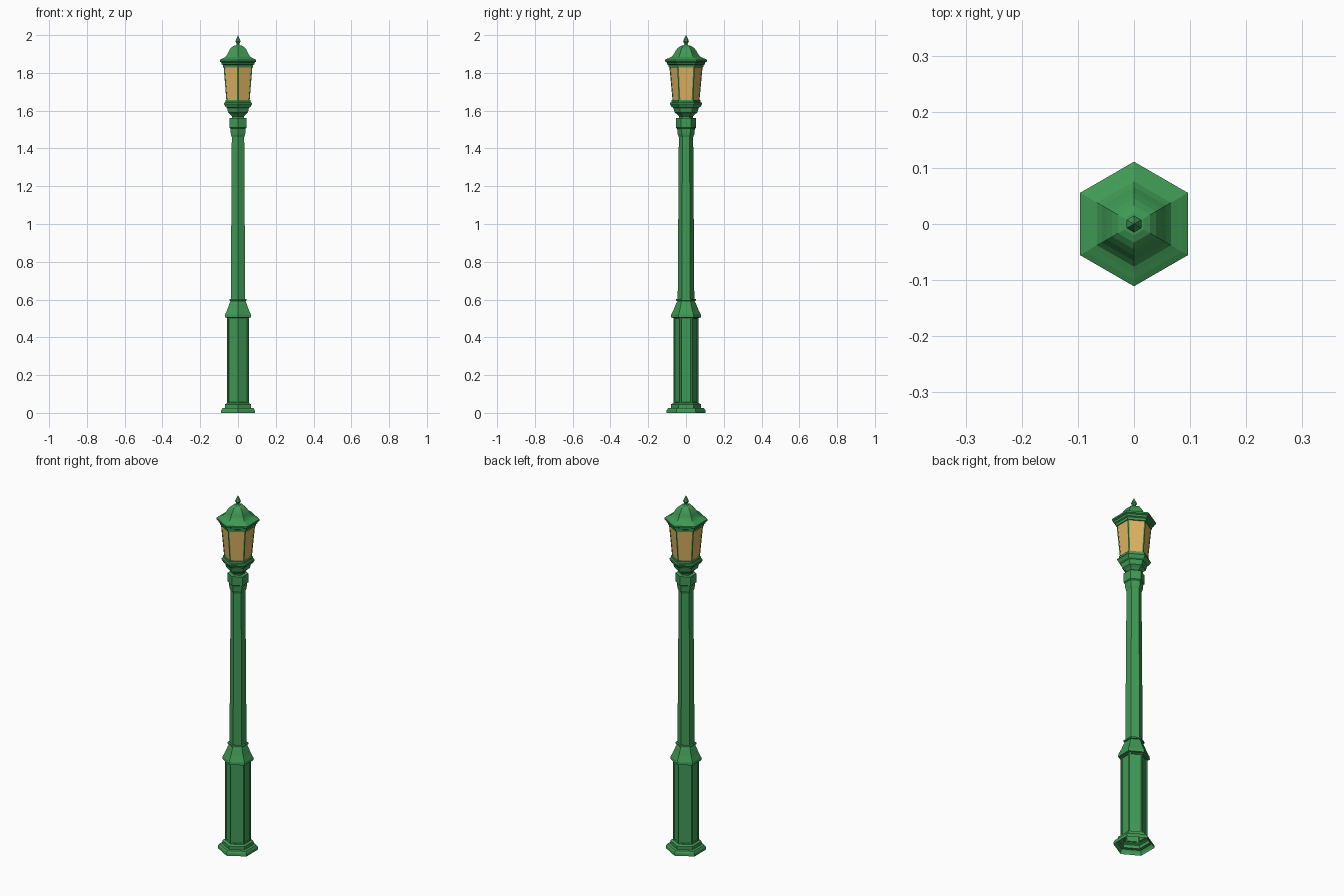
import bpy, bmesh, math
from mathutils import Vector

if "Cube" in bpy.data.objects:
    bpy.data.objects.remove(bpy.data.objects["Cube"])

SIDES = 6


def material(name, color):
    m = bpy.data.materials.new(name)
    m.diffuse_color = color
    m.use_nodes = True
    m.node_tree.nodes["Principled BSDF"].inputs["Base Color"].default_value = m.diffuse_color
    return m


green = material("green_paint", (0.05, 0.32, 0.09, 1))
amber = material("amber_glass", (0.75, 0.45, 0.12, 1))


def corner(i, r, z):
    # hexagon corners point along front and back
    a = math.pi / 2 + i * 2 * math.pi / SIDES
    return Vector((r * math.cos(a), r * math.sin(a), z))


def finish(name, bm, mat):
    bmesh.ops.recalc_face_normals(bm, faces=bm.faces)
    me = bpy.data.meshes.new(name)
    bm.to_mesh(me)
    bm.free()
    me.materials.append(mat)
    ob = bpy.data.objects.new(name, me)
    bpy.context.collection.objects.link(ob)
    return ob


def hex_lathe(name, profile, mat=green, panel=None):
    """Sweep (radius, z) points round a hexagon; optional recessed panels."""
    bm = bmesh.new()
    rings = []
    for r, z in profile:
        if r == 0:
            rings.append([bm.verts.new((0, 0, z))] * SIDES)
        else:
            rings.append([bm.verts.new(corner(i, r, z)) for i in range(SIDES)])
    for lo, hi in zip(rings, rings[1:]):
        for i in range(SIDES):
            j = (i + 1) % SIDES
            quad = [lo[i], lo[j], hi[j], hi[i]]
            bm.faces.new(list(dict.fromkeys(quad)))
    bmesh.ops.recalc_face_normals(bm, faces=bm.faces)
    if panel:
        width, depth = panel
        faces = list(bm.faces)
        bmesh.ops.inset_individual(bm, faces=faces, thickness=width)
        bmesh.ops.inset_individual(bm, faces=faces, thickness=0.002, depth=-depth)
    return finish(name, bm, mat)


# Stepped foot
hex_lathe("foot", [(0.104, 0), (0.102, 0.015), (0.095, 0.025), (0.080, 0.027),
                   (0.080, 0.045), (0.066, 0.052)])

# Pedestal with a recessed panel on each side
hex_lathe("pedestal", [(0.067, 0.048), (0.067, 0.505)], panel=(0.010, 0.005))

# Flared shoulder and ring
hex_lathe("shoulder", [(0.066, 0.503), (0.080, 0.505), (0.079, 0.520), (0.064, 0.550),
                       (0.052, 0.580), (0.045, 0.593), (0.053, 0.594),
                       (0.053, 0.602), (0.043, 0.603)])

# Tapered shaft
hex_lathe("shaft", [(0.044, 0.600), (0.038, 1.462)])

# Collar and neck below the lantern
hex_lathe("collar", [(0.038, 1.460), (0.044, 1.475), (0.047, 1.505), (0.053, 1.510),
                     (0.053, 1.560), (0.036, 1.562), (0.036, 1.575)])

# Lantern cup
hex_lathe("lantern_cup", [(0.036, 1.570), (0.046, 1.580), (0.060, 1.590), (0.067, 1.615),
                          (0.076, 1.620), (0.086, 1.636), (0.084, 1.642),
                          (0.077, 1.645), (0.077, 1.656), (0.066, 1.657)])

# Glass panes
GLASS = ((0.069, 1.652), (0.086, 1.835))
hex_lathe("lantern_glass", GLASS, amber)

# Corner bars of the lantern
for i in range(SIDES):
    bm = bmesh.new()
    rings = []
    for r, z in GLASS:
        c = corner(i, r, z)
        out = Vector((c.x, c.y, 0)).normalized()
        side = Vector((-out.y, out.x, 0)) * 0.005
        rings.append([bm.verts.new(p) for p in
                      (c + out * 0.002, c + side - out * 0.001,
                       c - out * 0.007, c - side - out * 0.001)])
    for k in range(4):
        n = (k + 1) % 4
        bm.faces.new((rings[0][k], rings[0][n], rings[1][n], rings[1][k]))
    finish(f"lantern_bar_{i + 1}", bm, green)

# Roof: stepped brim and curved dome
hex_lathe("roof", [(0.082, 1.828), (0.091, 1.829), (0.093, 1.842), (0.100, 1.846),
                   (0.102, 1.856), (0.111, 1.860), (0.111, 1.869), (0.099, 1.875),
                   (0.087, 1.880), (0.076, 1.885), (0.066, 1.897), (0.056, 1.915),
                   (0.045, 1.930), (0.033, 1.940), (0.020, 1.945), (0, 1.947)])

# Pointed finial
hex_lathe("finial", [(0.018, 1.943), (0.010, 1.949), (0.007, 1.953), (0.015, 1.966),
                     (0.013, 1.974), (0.006, 1.988), (0, 2.0)])
